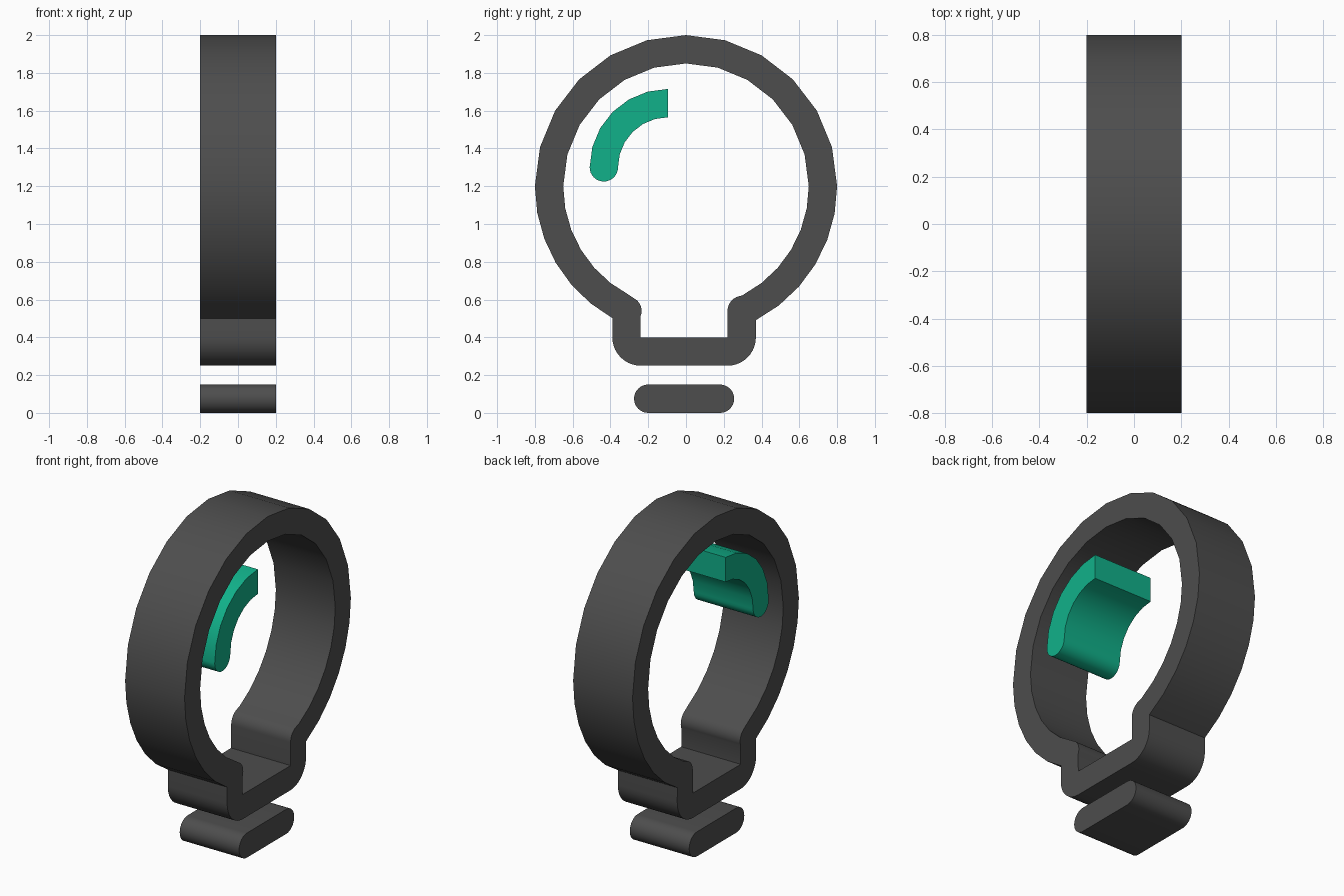
import bpy
import bmesh
from math import cos, sin, radians, pi

HALF_WIDTH = 0.2

cube = bpy.data.objects.get("Cube")
if cube:
    bpy.data.objects.remove(cube, do_unlink=True)


def material(name, color):
    mat = bpy.data.materials.new(name)
    mat.use_nodes = True
    mat.diffuse_color = color
    bsdf = next(n for n in mat.node_tree.nodes if n.type == 'BSDF_PRINCIPLED')
    bsdf.inputs["Base Color"].default_value = color
    return mat


def arc(cy, cz, radius, start, end, segments):
    """Points (y, z) on an arc, angles in degrees."""
    angles = [radians(start + (end - start) * i / segments) for i in range(segments + 1)]
    return [(cy + radius * cos(a), cz + radius * sin(a)) for a in angles]


def extrude_profile(name, loops, mat):
    """Fill closed (y, z) loops, holes included, and extrude them along x."""
    bm = bmesh.new()
    edges = []
    for loop in loops:
        verts = [bm.verts.new((-HALF_WIDTH, y, z)) for y, z in loop]
        edges += [bm.edges.new((v, verts[i - 1])) for i, v in enumerate(verts)]
    bmesh.ops.triangle_fill(bm, edges=edges, use_beauty=True)
    result = bmesh.ops.extrude_face_region(bm, geom=bm.faces[:], use_keep_orig=True)
    moved = [g for g in result["geom"] if isinstance(g, bmesh.types.BMVert)]
    bmesh.ops.translate(bm, verts=moved, vec=(2 * HALF_WIDTH, 0, 0))
    bmesh.ops.recalc_face_normals(bm, faces=bm.faces[:])
    mesh = bpy.data.meshes.new(name)
    bm.to_mesh(mesh)
    bm.free()
    mesh.materials.append(mat)
    obj = bpy.data.objects.new(name, mesh)
    bpy.context.collection.objects.link(obj)
    bpy.ops.object.select_all(action='DESELECT')
    obj.select_set(True)
    bpy.context.view_layer.objects.active = obj
    bpy.ops.object.shade_smooth_by_angle(angle=radians(30))
    return obj


def globe(radius, left_end):
    """Faceted bulb outline, from the right side of the neck over the top to the left."""
    return (arc(0, 1.2, radius, -62.5, 0, 6)
            + arc(0, 1.2, radius, 0, 180, 12)[1:]
            + arc(0, 1.2, radius, 180, left_end, 6)[1:])


dark = material("dark grey", (0.075, 0.075, 0.075, 1))
green = material("teal green", (0.0056, 0.44, 0.254, 1))

# Bulb outline: globe, neck and rounded socket in one band
outer = (globe(0.8, 240.9)
         + arc(-0.24, 0.40, 0.15, 180, 270, 10)
         + arc(0.22, 0.40, 0.15, 270, 360, 10))
inner = (globe(0.65, 242.5)
         + arc(-0.31, 0.54, 0.075, 60, -22, 8)
         + [(-0.24, 0.40), (0.22, 0.40)]
         + arc(0.30, 0.54, 0.08, 180, 115, 7))
extrude_profile("bulb_outline", [outer, inner], dark)

# Contact plate under the socket, with round ends
plate = arc(-0.20, 0.075, 0.075, 90, 270, 16) + arc(0.18, 0.075, 0.075, -90, 90, 16)
extrude_profile("base_contact", [plate], dark)

# Curved highlight inside the globe: square top end, round lower end
highlight = (arc(-0.095, 1.30, 0.415, 90, 180, 6)
             + arc(-0.435, 1.30, 0.075, 180, 360, 16)[1:-1]
             + arc(-0.095, 1.30, 0.265, 180, 90, 6))
extrude_profile("glass_highlight", [highlight], green)
